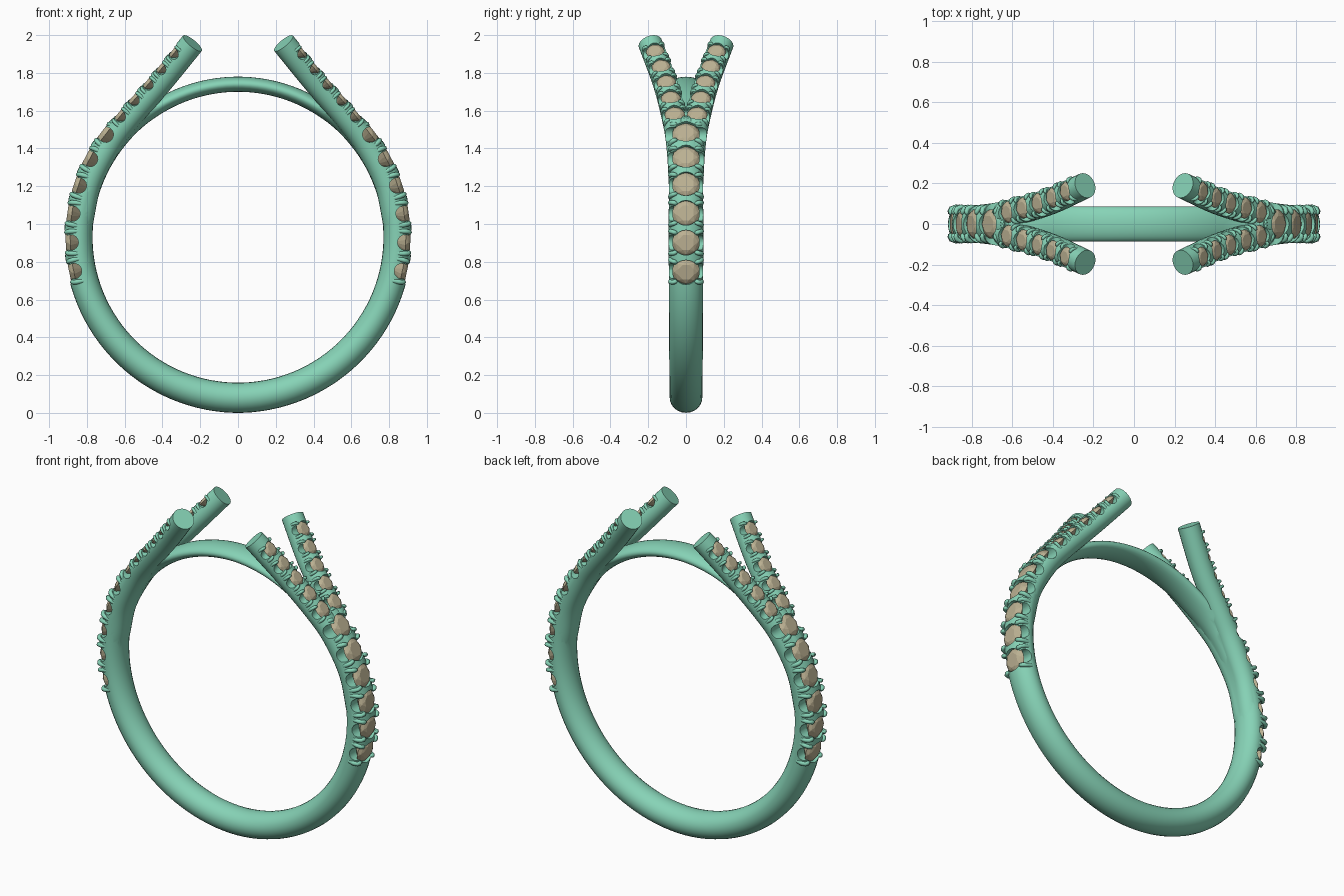
import bpy, bmesh
from math import sin, cos, pi, radians, asin, degrees
from mathutils import Vector, Matrix

if "Cube" in bpy.data.objects:
    bpy.data.objects.remove(bpy.data.objects["Cube"])

CZ, RI = 0.93, 0.77          # ring centre height, finger radius
Y = Vector((0, 1, 0))


def material(name, col):
    m = bpy.data.materials.new(name)
    m.diffuse_color = (*col, 1)
    m.use_nodes = True
    m.node_tree.nodes["Principled BSDF"].inputs["Base Color"].default_value = m.diffuse_color
    return m


metal = material("green_metal", (0.24, 0.65, 0.47))
gem = material("tan_gem", (0.50, 0.44, 0.29))


def finish(bm, name, mat=None):
    bmesh.ops.recalc_face_normals(bm, faces=bm.faces)
    me = bpy.data.meshes.new(name)
    bm.to_mesh(me)
    bm.free()
    ob = bpy.data.objects.new(name, me)
    bpy.context.collection.objects.link(ob)
    if mat:
        me.materials.append(mat)
    return ob


def activate(ob):
    bpy.ops.object.select_all(action='DESELECT')
    ob.select_set(True)
    bpy.context.view_layer.objects.active = ob


def smooth(ob, angle=40):
    activate(ob)
    bpy.ops.object.shade_smooth_by_angle(angle=radians(angle))


def mirror_x(ob):
    ob.modifiers.new("mirror", 'MIRROR').use_mirror_merge = False


def sweep(bm, pts, sizes, sides, ref=Y, closed=False):
    """Elliptical tube along pts; sizes are (outward, sideways) half widths."""
    n, rings = len(pts), []
    for i, p in enumerate(pts):
        a = pts[i - 1] if closed or i else p
        b = pts[(i + 1) % n] if closed or i < n - 1 else p
        t = (b - a).normalized()
        s = (ref - t * ref.dot(t)).normalized()
        o = s.cross(t)
        h, w = sizes[i]
        rings.append([bm.verts.new(p + o * h * cos(2 * pi * k / sides) + s * w * sin(2 * pi * k / sides))
                      for k in range(sides)])
    for i in range(n if closed else n - 1):
        r, q = rings[i], rings[(i + 1) % n]
        for k in range(sides):
            j = (k + 1) % sides
            bm.faces.new((r[k], r[j], q[j], q[k]))
    if not closed:
        bm.faces.new(rings[0])
        bm.faces.new(rings[-1])


def catmull(ctrl, steps):
    c = [2 * ctrl[0] - ctrl[1]] + ctrl + [2 * ctrl[-1] - ctrl[-2]]
    out = []
    for i in range(1, len(c) - 2):
        p0, p1, p2, p3 = c[i - 1:i + 3]
        for s in range(steps):
            t = s / steps
            out.append(0.5 * (2 * p1 + (p2 - p0) * t + (2 * p0 - 5 * p1 + 4 * p2 - p3) * t * t
                              + (3 * p1 - p0 - 3 * p2 + p3) * t ** 3))
    return out + [ctrl[-1]]


# Shank: full thickness at bottom and sides, thin bridge at the top
body = bmesh.new()
pts, sizes = [], []
for i in range(120):
    a = 2 * pi * (i + 0.5) / 120
    e = degrees(asin(sin(a)))
    th = 0.15 + 0.01 * max(0, -e) / 90
    f = min(1, max(0, (e - 40) / 18))
    th -= 0.07 * f * f * (3 - 2 * f)
    r = RI + th / 2
    pts.append(Vector((r * cos(a), 0, CZ + r * sin(a))))
    sizes.append((th / 2, 0.092 - 0.006 * abs(e) / 90))
sweep(body, pts, sizes, 24, closed=True)

# Four split arms
ctrl = [Vector(p) for p in ((.84, .015, 1.0), (.79, .022, 1.22), (.682, .037, 1.425),
                            (.57, .064, 1.57), (.41, .113, 1.752), (.241, .19, 1.957))]
arm = catmull(ctrl, 6)
arm_sizes = [(0.071 - 0.007 * i / (len(arm) - 1),) * 2 for i in range(len(arm))]
for sx in (1, -1):
    for sy in (1, -1):
        sweep(body, [Vector((p.x * sx, p.y * sy, p.z)) for p in arm], arm_sizes, 20)
ring = finish(body, "split_shank", metal)

# Stone seats on the right half: (position, tangent, radius)
seats = []
for i in range(6):
    a = radians(-11.7 + 9.9 * i)
    seats.append((Vector((0.888 * cos(a), 0, CZ + 0.888 * sin(a))), Vector((-sin(a), 0, cos(a))), 0.074))
for i, z in enumerate((1.55, 1.635, 1.72, 1.803, 1.885)):
    k = next(k for k in range(len(arm)) if arm[k + 1].z > z)
    p = arm[k].lerp(arm[k + 1], (z - arm[k].z) / (arm[k + 1].z - arm[k].z))
    for sy in (1, -1):
        t = arm[k + 1] - arm[k]
        t = Vector((t.x, t.y * sy, t.z)).normalized()
        o = (Y - t * t.y).normalized().cross(t)
        seats.append((Vector((p.x, p.y * sy, p.z)) + o * 0.042, t, 0.054 - 0.0012 * i))

stones, prongs, cuts = bmesh.new(), bmesh.new(), bmesh.new()
for p, t, r in seats:
    s = (Y - t * t.y).normalized()
    o = s.cross(t)

    def at(u, v, h):
        return p + (t * u + s * v + o * h) * r

    # Faceted stone: table, crown, girdle, point
    vs = [stones.verts.new(at(0, 0, -0.85))]
    for n, rad, h, off in ((8, .58, .33, .5), (8, .84, .2, 0), (16, 1, 0, .5)):
        for k in range(n):
            a = 2 * pi * (k + off) / n
            vs.append(stones.verts.new(at(rad * cos(a), rad * sin(a), h)))
    bmesh.ops.convex_hull(stones, input=vs)
    # Curled prongs, four to a stone
    for u in (-1, 1):
        for v in (-1, 1):
            path = [at(.80 * u, 1.08 * v, -.55), at(.80 * u, 1.12 * v, -.1), at(.78 * u, 1.02 * v, .17),
                    at(.73 * u, .84 * v, .26), at(.69 * u, .70 * v, .25), at(.67 * u, .63 * v, .23)]
            w = 0.17 * r
            sweep(prongs, path, [(w * m, w * m) for m in (1, 1, 1, 1, .8, .3)], 8, ref=t)
    # Cutters: round seat and a U-cut through the side
    sweep(cuts, [at(0, 0, -.12), at(0, 0, 1.2)], [(r * .9,) * 2] * 2, 20, ref=t)
    wide = 2.2 if r > .06 else 1.4
    sweep(cuts, [at(0, -wide, -.03), at(0, wide, -.03)], [(r * .55,) * 2] * 2, 16, ref=t)

stone_ob = finish(stones, "stones", gem)
mirror_x(stone_ob)
prong_ob = finish(prongs, "prongs", metal)
smooth(prong_ob, 60)
mirror_x(prong_ob)
cut_ob = finish(cuts, "seat_cutter")
mirror_x(cut_ob)
cut_ob.hide_render = True

# Carve the seats
b = ring.modifiers.new("seats", 'BOOLEAN')
b.operation, b.solver, b.object, b.use_self = 'DIFFERENCE', 'EXACT', cut_ob, True
activate(ring)
bpy.ops.object.modifier_apply(modifier="seats")
bpy.data.objects.remove(cut_ob)
smooth(ring, 40)
